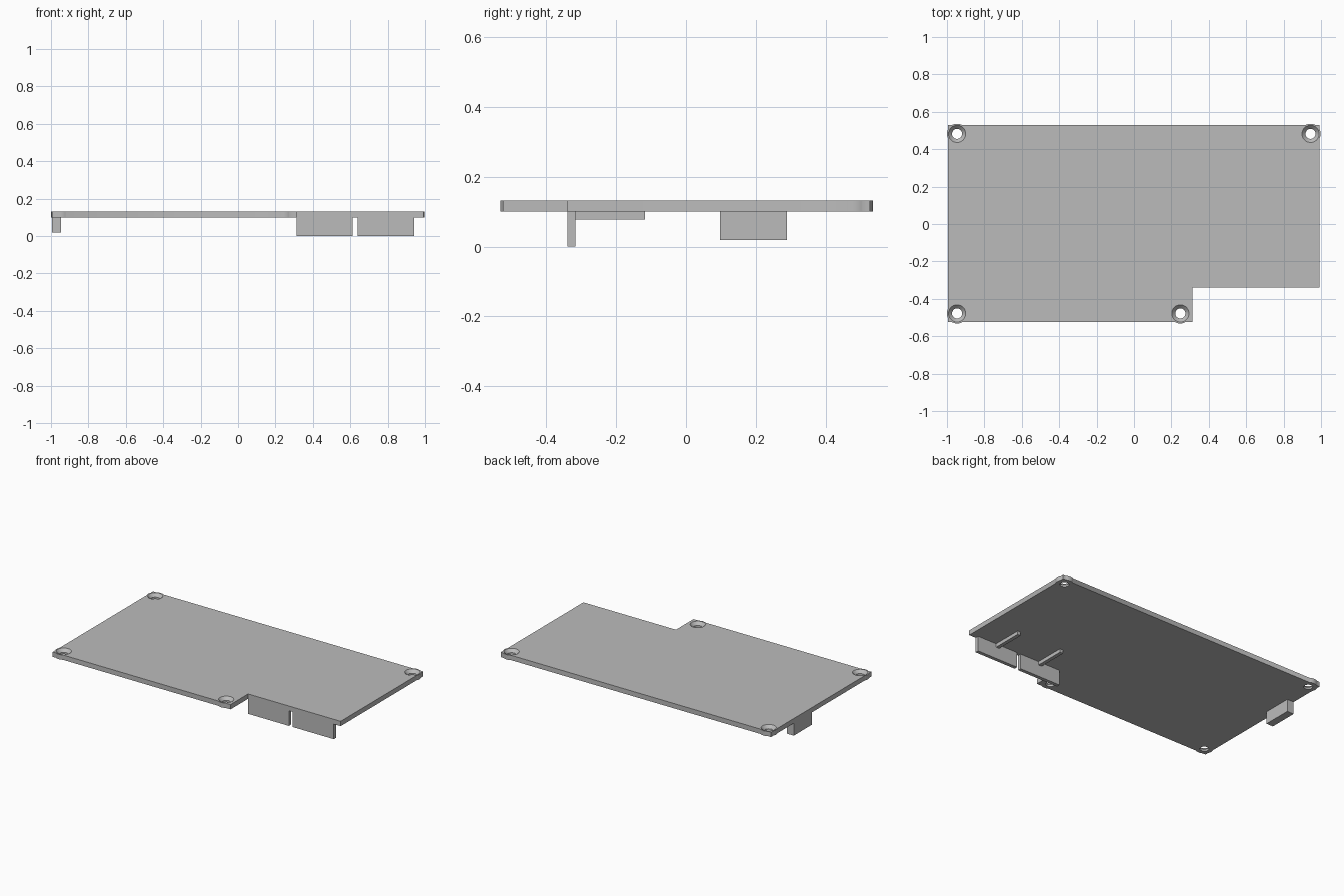
import bpy, bmesh, math

cube = bpy.data.objects.get("Cube")
if cube:
    bpy.data.objects.remove(cube, do_unlink=True)

grey = bpy.data.materials.new("mid_grey")
grey.use_nodes = True
colour = (0.5, 0.5, 0.5, 1)
grey.diffuse_color = colour
grey.node_tree.nodes["Principled BSDF"].inputs["Base Color"].default_value = colour

BOTTOM, TOP = 0.1, 0.132
LEFT, RIGHT, FRONT, BACK = -0.995, 0.992, -0.525, 0.528
NOTCH_X, NOTCH_Y = 0.312, -0.34
BOSS = 0.054
HOLES = [(-0.946, -0.478), (0.248, -0.478), (0.944, 0.482), (-0.946, 0.482)]


def finish(name, bm):
    bmesh.ops.recalc_face_normals(bm, faces=bm.faces)
    mesh = bpy.data.meshes.new(name)
    bm.to_mesh(mesh)
    bm.free()
    mesh.materials.append(grey)
    obj = bpy.data.objects.new(name, mesh)
    bpy.context.collection.objects.link(obj)
    return obj


def prism(name, outline, z0, z1):
    bm = bmesh.new()
    face = bm.faces.new([bm.verts.new((x, y, z0)) for x, y in outline])
    top = bmesh.ops.extrude_face_region(bm, geom=[face])["geom"]
    verts = [v for v in top if isinstance(v, bmesh.types.BMVert)]
    bmesh.ops.translate(bm, verts=verts, vec=(0, 0, z1 - z0))
    return finish(name, bm)


def box(name, x0, x1, y0, y1, z0, z1):
    return prism(name, [(x0, y0), (x1, y0), (x1, y1), (x0, y1)], z0, z1)


def bump(centre, quarter, edge_distance, steps=10):
    """Arc of a screw boss that swells past a straight plate edge."""
    half = math.acos(edge_distance / BOSS)
    mid = quarter * math.pi / 2
    angles = [mid + half * (2 * i / steps - 1) for i in range(steps + 1)]
    return [(centre[0] + BOSS * math.cos(a), centre[1] + BOSS * math.sin(a)) for a in angles]


# Plate outline, counter-clockwise from the front corner on its right
front_a, front_b, back_b, back_a = HOLES
outline = [(LEFT, FRONT)]
for hole in (front_a, front_b):
    outline += bump(hole, -1, hole[1] - FRONT)
outline += [(NOTCH_X, FRONT), (NOTCH_X, NOTCH_Y), (RIGHT, NOTCH_Y)]
outline += bump(back_b, 0, RIGHT - back_b[0]) + [(RIGHT, BACK)]
for hole in (back_b, back_a):
    outline += bump(hole, 1, BACK - hole[1])
outline += [(LEFT, BACK)]
for hole in (back_a, front_a):
    outline += bump(hole, 2, hole[0] - LEFT)
plate = prism("cover_plate", outline, BOTTOM, TOP)

# Countersunk screw holes
profile = [(0.027, BOTTOM - 0.03), (0.027, 0.112), (0.046, TOP), (0.046, TOP + 0.03)]
for x, y in HOLES:
    bm = bmesh.new()
    rings = []
    for r, z in profile:
        rings.append(bmesh.ops.create_circle(bm, segments=32, radius=r)["verts"])
        bmesh.ops.translate(bm, verts=rings[-1], vec=(x, y, z))
    for low, high in zip(rings, rings[1:]):
        for i in range(len(low)):
            bm.faces.new((low[i - 1], low[i], high[i], high[i - 1]))
    bm.faces.new(rings[0])
    bm.faces.new(rings[-1])
    cutter = finish("hole_cutter", bm)
    cutter.hide_render = True
    cut = plate.modifiers.new("screw_hole", "BOOLEAN")
    cut.operation, cut.solver, cut.object = "DIFFERENCE", "EXACT", cutter
    bpy.context.view_layer.objects.active = plate
    bpy.ops.object.modifier_apply(modifier=cut.name)
    bpy.data.objects.remove(cutter, do_unlink=True)

# Two hanging front tabs, each braced by a rib under the plate
for side, x0, x1 in (("right", 0.312, 0.612), ("left", 0.64, 0.942)):
    mid = (x0 + x1) / 2
    box("front_tab_" + side, x0, x1, NOTCH_Y, -0.317, 0, BOTTOM)
    box("tab_rib_" + side, mid - 0.012, mid + 0.012, -0.317, -0.118, 0.077, BOTTOM)

# Locating block under the right edge
box("side_block", LEFT, -0.946, 0.097, 0.289, 0.018, BOTTOM)

bpy.ops.object.select_all(action="DESELECT")
plate.select_set(True)
bpy.context.view_layer.objects.active = plate
bpy.ops.object.shade_smooth_by_angle(angle=math.radians(30))
